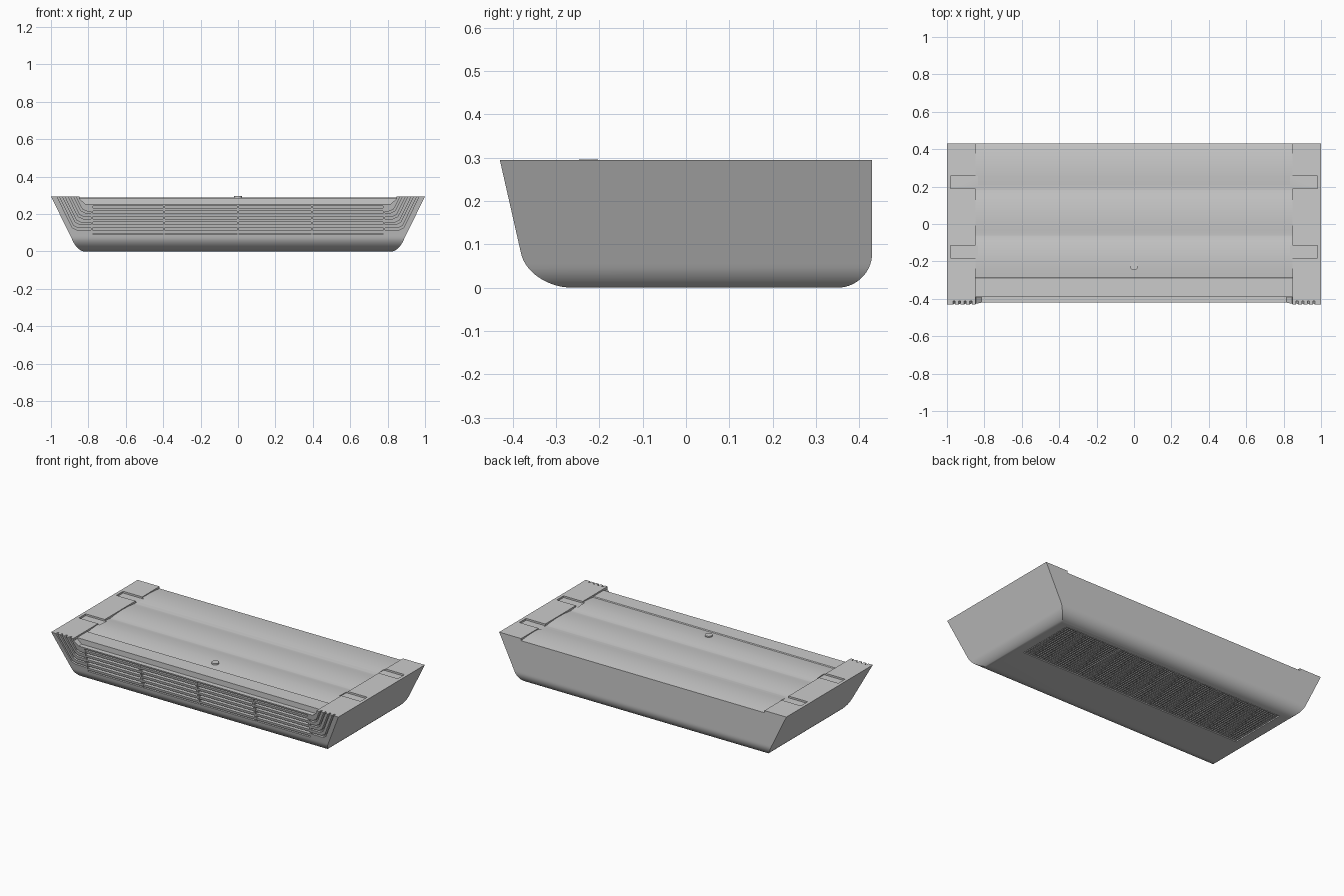
import bpy, bmesh, math
from mathutils import Vector

if "Cube" in bpy.data.objects:
    bpy.data.objects.remove(bpy.data.objects["Cube"])

TOP = 0.295


def front_line(z):          # raked front plane
    return -0.43 + 0.227 * (TOP - z)


def dip(z, z0, r):          # inward pull of a rounded lower edge
    u = max(0.0, 1 - z / z0)
    return r * (1 - math.sqrt(max(0.0, 1 - u * u)))


def finish(name, bm):
    bmesh.ops.recalc_face_normals(bm, faces=bm.faces[:])
    me = bpy.data.meshes.new(name)
    bm.to_mesh(me)
    bm.free()
    ob = bpy.data.objects.new(name, me)
    bpy.context.collection.objects.link(ob)
    return ob


def add_prism(bm, pts, f0, f1):
    """Prism between two mappings of one 2D outline."""
    a = [bm.verts.new(f0(*p)) for p in pts]
    b = [bm.verts.new(f1(*p)) for p in pts]
    n = len(pts)
    bm.faces.new(a)
    bm.faces.new(b[::-1])
    for i in range(n):
        bm.faces.new((a[i], b[i], b[(i + 1) % n], a[(i + 1) % n]))


def add_box(bm, lo, hi):
    add_prism(bm, [(lo[0], lo[1]), (hi[0], lo[1]), (hi[0], hi[1]), (lo[0], hi[1])],
              lambda x, y: (x, y, lo[2]), lambda x, y: (x, y, hi[2]))


def raked(d):               # place (x, z) at depth d behind the front plane
    return lambda x, z: (x, front_line(z) + d, z)


def cut(ob, bm):
    c = finish("cutter", bm)
    c.hide_render = True
    m = ob.modifiers.new("cut", 'BOOLEAN')
    m.operation, m.solver, m.object = 'DIFFERENCE', 'EXACT', c
    bpy.context.view_layer.objects.active = ob
    bpy.ops.object.modifier_apply(modifier=m.name)
    bpy.data.objects.remove(c)


# Casing: stacked rectangles whose sides follow the front and side outlines
bm = bmesh.new()
levels = [0.08 * (1 - math.cos(math.pi / 2 * i / 14)) for i in range(15)] + [0.09, TOP]
rings = []
for z in levels:
    w = 1 - 0.49 * (TOP - z) - dip(z, 0.05, 0.035)
    yf = front_line(z) + dip(z, 0.078, 0.1)
    yb = 0.43 - dip(z, 0.08, 0.08)
    rings.append([bm.verts.new(p) for p in
                  ((-w, yf, z), (w, yf, z), (w, yb, z), (-w, yb, z))])
for a, b in zip(rings, rings[1:]):
    for i in range(4):
        j = (i + 1) % 4
        bm.faces.new((a[i], a[j], b[j], b[i]))
bm.faces.new(rings[0])
bm.faces.new(rings[-1])
body = finish("casing", bm)

# Three shallow humps across the middle of the top
bm = bmesh.new()
prof = [(-0.5, 0.4), (-0.5, 0.286), (-0.29, 0.286)]
for y0, y1 in ((-0.285, -0.065), (-0.06, 0.18), (0.185, 0.43)):
    for i in range(11):
        t = i / 10
        prof.append((y0 + (y1 - y0) * t, 0.279 + 0.011 * math.sin(math.pi * (0.08 + 0.84 * t))))
prof += [(0.5, 0.281), (0.5, 0.4)]
add_prism(bm, prof, lambda y, z: (-0.847, y, z), lambda y, z: (0.847, y, z))
cut(body, bm)

# Step along the top of the front, and the air outlet
bm = bmesh.new()
add_prism(bm, [(-0.852, 0.4), (-0.846, 0.28), (-0.815, 0.253), (0.815, 0.253),
               (0.846, 0.28), (0.852, 0.4)],
          lambda x, z: (x, -0.6, z), lambda x, z: (x, -0.39, z))
cut(body, bm)
bm = bmesh.new()
add_prism(bm, [(-0.785, 0.09), (0.785, 0.09), (0.785, 0.243), (-0.785, 0.243)],
          raked(-0.1), raked(0.11))
cut(body, bm)

# Grooves that carry the slat lines round and up at both ends
bm = bmesh.new()
for s in (-1, 1):
    for k in range(4):
        xt, zk, g = 0.97 - 0.03 * k, 0.12 + 0.03 * k, 0.011
        def path(o):
            x, z = xt + o, zk - o * 0.9
            zc = z + 0.035
            xc = x - 0.49 * (0.31 - zc)
            return [(s * (x + 0.005), 0.32), (s * xc, zc),
                    (s * (xc - 0.012), z + 0.012), (s * (xc - 0.037), z), (s * 0.77, z)]
        add_prism(bm, path(-g / 2) + path(g / 2)[::-1], raked(-0.05), raked(0.018))
cut(body, bm)

# Hanger slots, panel seams and the recess for the intake
bm = bmesh.new()
for s in (-1, 1):
    for y0, y1 in ((-0.182, -0.115), (0.19, 0.257)):
        xs = sorted((s * 0.835, s * 0.98))
        add_box(bm, (xs[0], y0, 0.284), (xs[1], y1, 0.4))
cut(body, bm)
bm = bmesh.new()
add_box(bm, (-0.775, -0.035, -0.1), (0.775, 0.34, 0.014))
cut(body, bm)

# Outlet slats and upright dividers
bm = bmesh.new()
for k in range(5):
    z = 0.105 + 0.03 * k
    add_prism(bm, [(-0.79, z - 0.008), (0.79, z - 0.008), (0.79, z + 0.008), (-0.79, z + 0.008)],
              raked(0.002), raked(0.035))
finish("outlet_slats", bm)
bm = bmesh.new()
for x in (-0.78, -0.395, 0, 0.395, 0.78):
    add_prism(bm, [(x - 0.005, 0.088), (x + 0.005, 0.088), (x + 0.005, 0.245), (x - 0.005, 0.245)],
              raked(0.0), raked(0.06))
finish("outlet_dividers", bm)

# Intake grille: four mesh panels
bm = bmesh.new()
for p in range(4):
    x0 = -0.77 + p * 0.386
    x1 = x0 + 0.382
    for i in range(25):
        x = x0 + 0.004 + (x1 - x0 - 0.008) * i / 24
        add_box(bm, (x - 0.003, -0.03, 0.003), (x + 0.003, 0.335, 0.009))
    for i in range(25):
        y = -0.026 + 0.357 * i / 24
        add_box(bm, (x0, y - 0.003, 0.002), (x1, y + 0.003, 0.008))
finish("intake_grille", bm)

# Small round plug on the top
bm = bmesh.new()
ring = [(0.022 * math.cos(i * math.pi / 12), -0.225 + 0.022 * math.sin(i * math.pi / 12))
        for i in range(24)]
add_prism(bm, ring, lambda x, y: (x, y, 0.27), lambda x, y: (x, y, 0.296))
finish("top_plug", bm)

# Smooth the rounded parts, keep creases
bpy.ops.object.select_all(action='DESELECT')
body.select_set(True)
bpy.context.view_layer.objects.active = body
bpy.ops.object.shade_smooth_by_angle(angle=math.radians(20))
